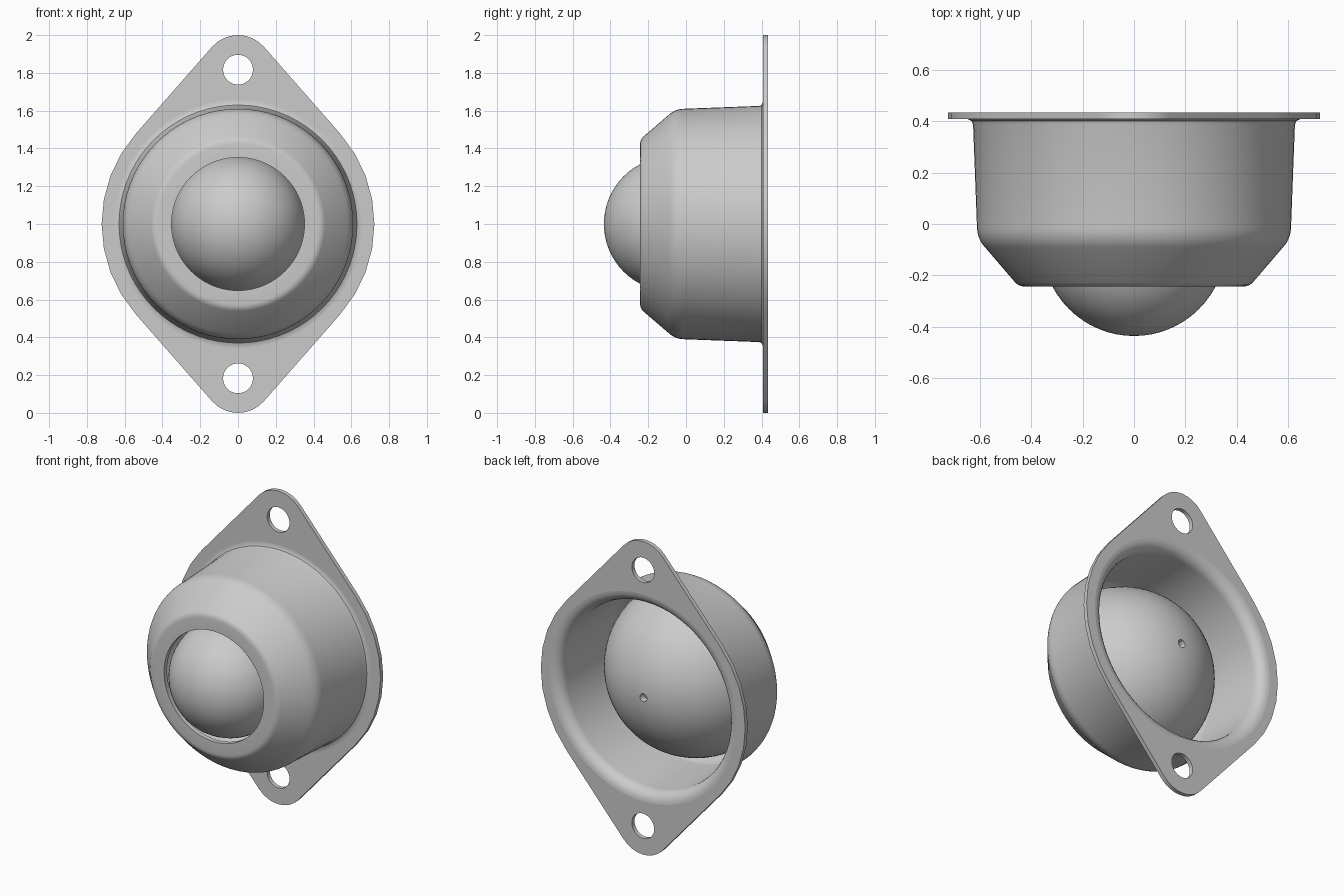
import bpy, bmesh, math
from mathutils import Matrix, Vector

if "Cube" in bpy.data.objects:
    bpy.data.objects.remove(bpy.data.objects["Cube"], do_unlink=True)

steel = bpy.data.materials.new("grey_steel")
steel.use_nodes = True
GREY = (0.6, 0.6, 0.6, 1)
steel.diffuse_color = GREY
steel.node_tree.nodes["Principled BSDF"].inputs["Base Color"].default_value = GREY

MID = 1.0            # height of the main axis
BALL_Y, BALL_R = -0.078, 0.357
CUP_Y, CUP_R = -0.105, 0.535


def arc(cx, cy, r, start, end, n):
    """Points on an arc, angles in degrees."""
    angles = [math.radians(start + (end - start) * i / n) for i in range(n + 1)]
    return [(cx + r * math.cos(a), cy + r * math.sin(a)) for a in angles]


def finish(obj, angle):
    obj.data.materials.clear()
    obj.data.materials.append(steel)
    bpy.ops.object.select_all(action='DESELECT')
    obj.select_set(True)
    bpy.context.view_layer.objects.active = obj
    bpy.ops.object.shade_smooth_by_angle(angle=math.radians(angle))


def revolve(name, profile, steps=72):
    """Spin a closed (radius, y) profile round the front-to-back axis."""
    bm = bmesh.new()
    verts = [bm.verts.new((r, y, MID)) for r, y in profile]
    edges = [bm.edges.new((a, b)) for a, b in zip(verts, verts[1:] + verts[:1])]
    bmesh.ops.spin(bm, geom=verts + edges, cent=(0, 0, MID), axis=(0, 1, 0),
                   angle=math.tau, steps=steps)
    bmesh.ops.remove_doubles(bm, verts=bm.verts, dist=1e-4)
    bmesh.ops.recalc_face_normals(bm, faces=bm.faces)
    mesh = bpy.data.meshes.new(name)
    bm.to_mesh(mesh)
    bm.free()
    obj = bpy.data.objects.new(name, mesh)
    bpy.context.collection.objects.link(obj)
    finish(obj, 35)
    return obj


# Pressed housing: tapered wall, sloped shoulder, open front face, flared back lip
outer = ([(0.352, -0.243)] + arc(0.425, -0.193, 0.05, -90, -45, 3)
         + arc(0.49, -0.01, 0.12, -45, -2, 6)
         + [(0.625, 0.385), (0.63, 0.4), (0.645, 0.407)])
lip = [(0.66, 0.407), (0.66, 0.434)] + arc(0.66, 0.364, 0.07, 90, 180, 6)[1:]
inner = arc(0.49, -0.01, 0.09, -2, -45, 6) + [(0.425, -0.213), (0.352, -0.213)]
revolve("housing", outer + lip + inner)

# Hollow cup behind the ball with a small drain hole at its crown
drain = math.degrees(math.asin(0.025 / CUP_R))
cup_outer = arc(0, CUP_Y, CUP_R, 0, 90 - drain, 24)
cup_inner = arc(0, CUP_Y, CUP_R - 0.04, 90 - drain, 0, 24)
revolve("bearing_cup", cup_outer + cup_inner)

# Rolling ball
bm = bmesh.new()
bmesh.ops.create_uvsphere(bm, u_segments=64, v_segments=32, radius=BALL_R)
bmesh.ops.transform(bm, verts=bm.verts,
                    matrix=Matrix.Translation((0, BALL_Y, MID)) @ Matrix.Rotation(math.pi / 2, 4, 'X'))
mesh = bpy.data.meshes.new("ball")
bm.to_mesh(mesh)
bm.free()
ball = bpy.data.objects.new("ball", mesh)
bpy.context.collection.objects.link(ball)
finish(ball, 35)

# Mounting flange: rounded diamond outline with a bore and two bolt holes
SIDE_R, END_R, BOLT_Z = 0.722, 0.183, 0.817
t = math.degrees(math.asin((SIDE_R - END_R) / BOLT_Z))
outline = (arc(0, 0, SIDE_R, -t, t, 8) + arc(0, BOLT_Z, END_R, t, 180 - t, 8)
           + arc(0, 0, SIDE_R, 180 - t, 180 + t, 8)
           + arc(0, -BOLT_Z, END_R, 180 + t, 360 - t, 8))
holes = [arc(0, 0, 0.66, 0, 360, 72)[:-1]]
holes += [arc(0, s * BOLT_Z, 0.079, 0, 360, 32)[:-1] for s in (1, -1)]

curve = bpy.data.curves.new("flange_outline", 'CURVE')
curve.dimensions = '2D'
curve.fill_mode = 'BOTH'
curve.extrude = 0.0135
for loop in [outline] + holes:
    spline = curve.splines.new('POLY')
    spline.points.add(len(loop) - 1)
    for point, (x, z) in zip(spline.points, loop):
        point.co = (x, z, 0, 1)
    spline.use_cyclic_u = True
helper = bpy.data.objects.new("flange_outline", curve)
bpy.context.collection.objects.link(helper)
bpy.context.view_layer.update()
graph = bpy.context.evaluated_depsgraph_get()
mesh = bpy.data.meshes.new_from_object(helper.evaluated_get(graph))
bpy.data.objects.remove(helper, do_unlink=True)

mesh.transform(Matrix.Translation(Vector((0, 0.4205, MID))) @ Matrix.Rotation(math.pi / 2, 4, 'X'))
bm = bmesh.new()
bm.from_mesh(mesh)
bmesh.ops.remove_doubles(bm, verts=bm.verts, dist=1e-4)
bmesh.ops.recalc_face_normals(bm, faces=bm.faces)
bm.to_mesh(mesh)
bm.free()
flange = bpy.data.objects.new("mounting_flange", mesh)
bpy.context.collection.objects.link(flange)
finish(flange, 30)
